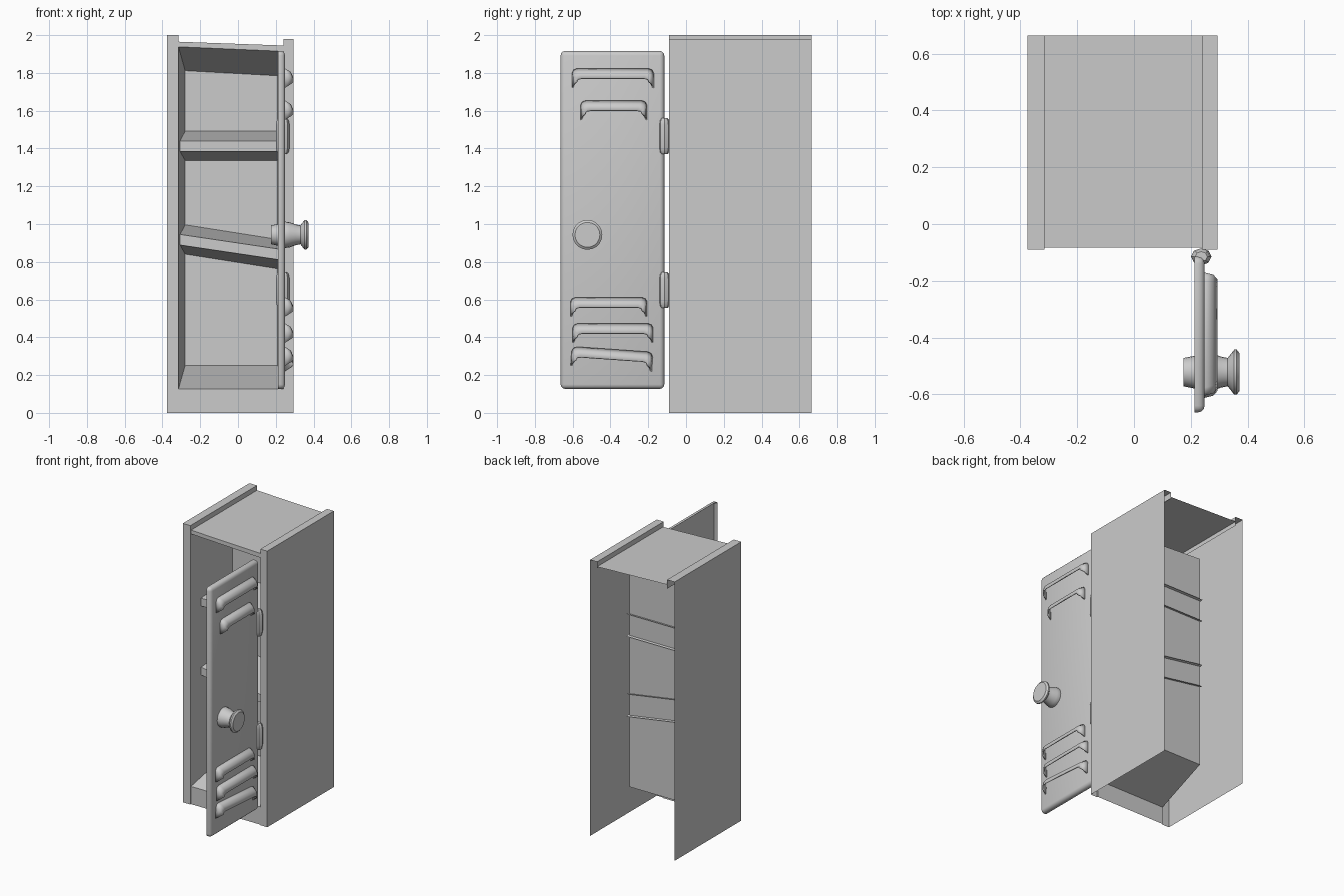
import bpy, bmesh, math
from mathutils import Vector, Matrix

if "Cube" in bpy.data.objects:
    bpy.data.objects.remove(bpy.data.objects["Cube"])


def make_object(name, bm, smooth=None):
    bmesh.ops.remove_doubles(bm, verts=bm.verts, dist=1e-5)
    bmesh.ops.recalc_face_normals(bm, faces=bm.faces)
    me = bpy.data.meshes.new(name)
    bm.to_mesh(me)
    bm.free()
    ob = bpy.data.objects.new(name, me)
    bpy.context.collection.objects.link(ob)
    if smooth:
        bpy.ops.object.select_all(action='DESELECT')
        bpy.context.view_layer.objects.active = ob
        ob.select_set(True)
        bpy.ops.object.shade_smooth_by_angle(angle=math.radians(smooth))
    return ob


def face(bm, *pts):
    return bm.faces.new([bm.verts.new(p) for p in pts])


def loft(bm, rings, closed=True):
    rows = [[bm.verts.new(p) for p in r] for r in rings]
    n = len(rows[0])
    for a, b in zip(rows, rows[1:]):
        for i in range(n if closed else n - 1):
            j = (i + 1) % n
            bm.faces.new((a[i], a[j], b[j], b[i]))
    return rows


YF, YR, YB, YW = -0.09, -0.083, 0.665, 0.34   # front, recessed frame, rear, inner back wall
XL, XR = -0.315, 0.24


# Side panels: thin sheets with a folded front strip and top ledge
def side_panel(name, xo, xi, top):
    bm = bmesh.new()
    loft(bm, [[(x, y, z) for x, z in ((xo, 0), (xo, top), (xi, top), (xi, 1.935))]
              for y in (YF, YB)], False)
    face(bm, (xo, YF, 0), (xi, YF, 0), (xi, YF, 1.935), (xi, YF, top), (xo, YF, top))
    face(bm, (xi, YF, 0), (xi, YR, 0), (xi, YR, 1.935), (xi, YF, 1.935))
    make_object(name, bm)


side_panel("left_side_panel", -0.375, XL, 2.0)
side_panel("right_side_panel", 0.295, XR, 1.98)

# Front frame, top panel and tapered interior, open at the rear and below
bm = bmesh.new()
outer = [(XL, 0), (XR, 0), (XR, 1.945), (XL, 1.965)]
opening = [(XL, 0.127), (XR, 0.127), (XR, 1.914), (XL, 1.938)]
back = [(-0.28, 0.25), (0.21, 0.25), (0.21, 1.785), (-0.28, 1.812)]
for k in (0, 2):
    face(bm, *[(x, YR, z) for x, z in (outer[k], outer[k + 1], opening[k + 1], opening[k])])
face(bm, (XL, YR, 1.965), (XR, YR, 1.945), (XR, YB, 1.945), (XL, YB, 1.965))
rows = loft(bm, [[(x, YR, z) for x, z in opening], [(x, YW, z) for x, z in back]])
bm.faces.new(rows[1])
make_object("cabinet_interior", bm)


# Shelves: wedge shells that deepen towards the back wall
def shelf(name, left, drop):
    bm = bmesh.new()
    rings = []
    for x, xb, d in ((-0.307, -0.285, 0), (0.232, 0.222, drop)):
        rings.append([(xb, YW + 0.02, left + 0.055 - d), (x, 0.02, left - d),
                      (x, 0.02, left - 0.056 - d), (xb, YW + 0.02, left - 0.106 - d)])
    loft(bm, rings, False)
    make_object(name, bm)


shelf("upper_shelf", 1.44, 0.0)
shelf("lower_shelf", 0.945, 0.08)

# Door, standing open, with rounded edges and a hollow inner face
bm = bmesh.new()
lo, hi = Vector((0.213, -0.664, 0.127)), Vector((0.249, -0.115, 1.916))
bmesh.ops.create_cube(bm, size=1, matrix=Matrix.Translation((lo + hi) / 2)
                      @ Matrix.Diagonal((*(hi - lo), 1)))
inner = [f for f in bm.faces if f.normal.x < -0.9]
rim_edges = set(inner[0].edges)
bmesh.ops.bevel(bm, geom=[e for e in bm.edges if e not in rim_edges], offset=0.024,
                segments=3, profile=0.5, affect='EDGES')
bm.normal_update()
inner = [f for f in bm.faces if f.normal.x < -0.9]
bmesh.ops.inset_region(bm, faces=inner, thickness=0.012)
for v in {v for f in inner for v in f.verts}:
    v.co.x += 0.022
make_object("door", bm, 40)


# Louvre vents: curved hoods open underneath
def vent(name, y0, y1, top, tilt=0):
    bm = bmesh.new()
    rings = []
    c = Vector((0.247, (y0 + y1) / 2, top))
    w = (y1 - y0) / 2
    for x, inset, t, b in ((0, 0, 0, -0.105), (0.032, 0.008, -0.02, -0.085),
                           (0.048, 0.026, -0.054, -0.072)):
        s = min(0.025, (t - b) * 0.6)
        half = [(w - inset, b), (w - inset, t - s), (w - inset - 0.009, t - s * 0.3),
                (w - inset - 0.028, t)]
        prof = [(-y, z) for y, z in half] + half[::-1]
        rings.append([c + Matrix.Rotation(tilt, 3, 'X') @ Vector((x, y, z)) for y, z in prof])
    loft(bm, rings, False)
    ob = make_object(name, bm, 40)
    mod = ob.modifiers.new("thickness", 'SOLIDIFY')
    mod.thickness = 0.008
    mod.offset = -1


vents = [(-0.605, -0.17, 1.825), (-0.56, -0.205, 1.655), (-0.613, -0.205, 0.613),
         (-0.602, -0.173, 0.475), (-0.605, -0.173, 0.338, -0.07)]
for i, v in enumerate(vents):
    vent(f"vent_{i + 1}", *v)

# Door knob, turned about the x axis and passing through the door
bm = bmesh.new()
profile = [(0.175, 0.05), (0.21, 0.057), (0.247, 0.07), (0.275, 0.066), (0.305, 0.055),
           (0.33, 0.05), (0.353, 0.079), (0.362, 0.079), (0.372, 0.066)]
rows = loft(bm, [[(x, -0.522 + r * math.cos(k * math.tau / 20), 0.943 + r * math.sin(k * math.tau / 20))
                  for k in range(20)] for x, r in profile])
bm.faces.new(rows[0])
bm.faces.new(rows[-1])
make_object("door_knob", bm, 30)

# Hinge barrels
for name, z in (("lower_hinge", 0.65), ("upper_hinge", 1.465)):
    bm = bmesh.new()
    rings = [[(0.237 + 0.036 * s * math.cos(k * math.tau / 8), -0.115 + 0.03 * s * math.sin(k * math.tau / 8),
               z + h) for k in range(8)]
             for h, s in ((-0.095, 0.6), (-0.085, 0.85), (-0.06, 1), (0.06, 1), (0.085, 0.85), (0.095, 0.6))]
    rows = loft(bm, rings)
    bm.faces.new(rows[0])
    bm.faces.new(rows[-1])
    make_object(name, bm, 35)
